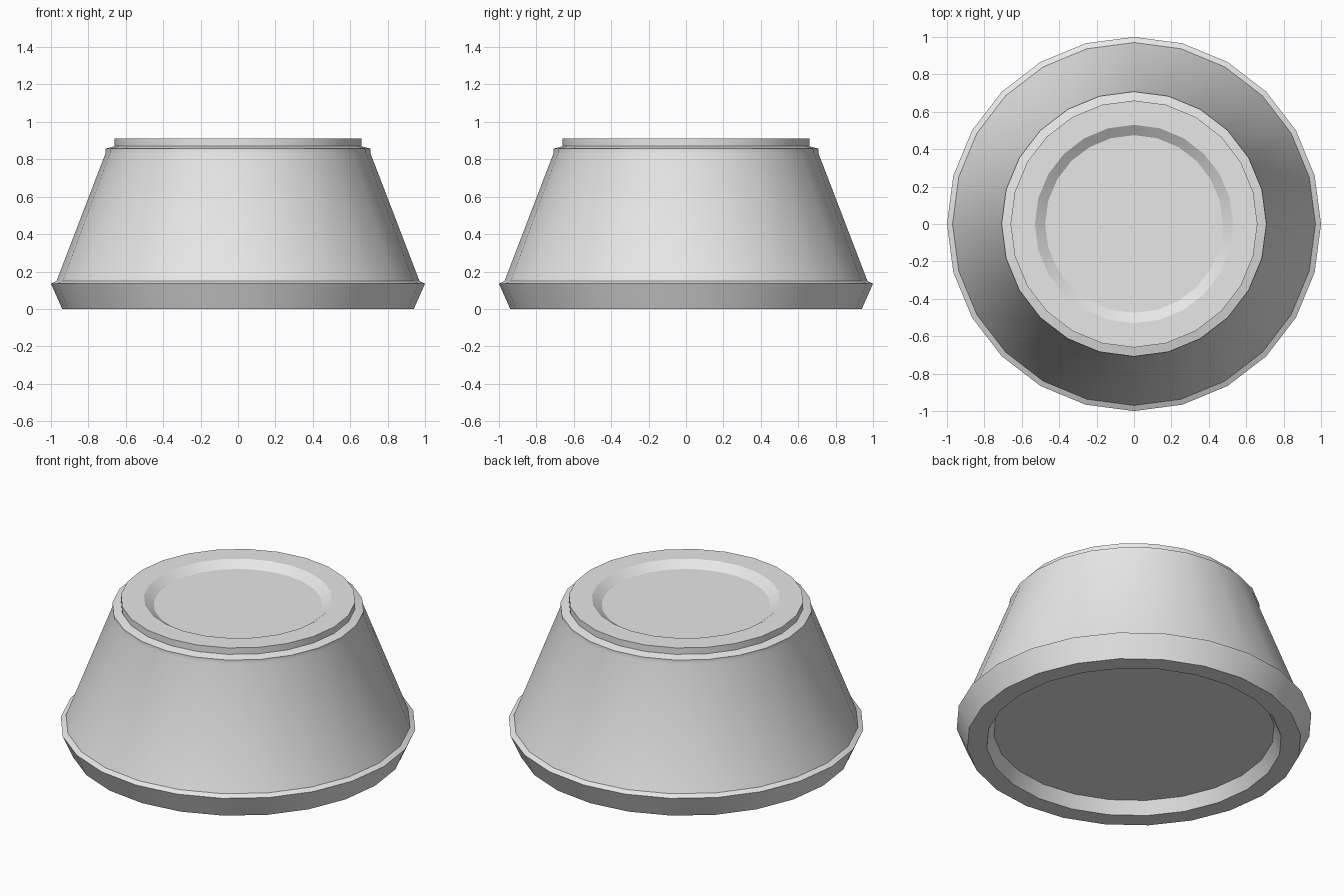
import bpy, bmesh, math

if "Cube" in bpy.data.objects:
    bpy.data.objects.remove(bpy.data.objects["Cube"])

SIDES = 24

# (radius, height) from the underside recess, round the outside, to the top dish
PROFILE = [
    (0.79, 0.075), (0.83, 0.0),                  # recess in the underside
    (0.94, 0.0), (1.0, 0.135), (0.97, 0.15),     # flared base band
    (0.708, 0.833), (0.708, 0.857),              # tapered body and collar
    (0.66, 0.87), (0.66, 0.91),                  # ledge and raised rim
    (0.53, 0.91), (0.475, 0.872),                # shallow dish in the top
]

grey = bpy.data.materials.new("light_grey")
grey.diffuse_color = (0.8, 0.8, 0.8, 1.0)
grey.use_nodes = True
grey.node_tree.nodes["Principled BSDF"].inputs["Base Color"].default_value = grey.diffuse_color


def lathe(name, profile, material):
    """Revolve a profile about z and cap both ends."""
    bm = bmesh.new()
    rings = []
    for r, z in profile:
        rings.append([bm.verts.new((r * math.cos(math.tau * i / SIDES),
                                    r * math.sin(math.tau * i / SIDES), z))
                      for i in range(SIDES)])
    for low, high in zip(rings, rings[1:]):
        for i in range(SIDES):
            j = (i + 1) % SIDES
            bm.faces.new((low[i], low[j], high[j], high[i]))
    bm.faces.new(rings[0][::-1])
    bm.faces.new(rings[-1])
    bmesh.ops.recalc_face_normals(bm, faces=bm.faces)
    mesh = bpy.data.meshes.new(name)
    bm.to_mesh(mesh)
    bm.free()
    mesh.materials.append(material)
    obj = bpy.data.objects.new(name, mesh)
    bpy.context.collection.objects.link(obj)
    return obj


# Tapered round pedestal with a recessed top and underside
base = lathe("tapered_pedestal", PROFILE, grey)
bpy.context.view_layer.objects.active = base
base.select_set(True)
bpy.ops.object.shade_smooth_by_angle(angle=math.radians(30))
